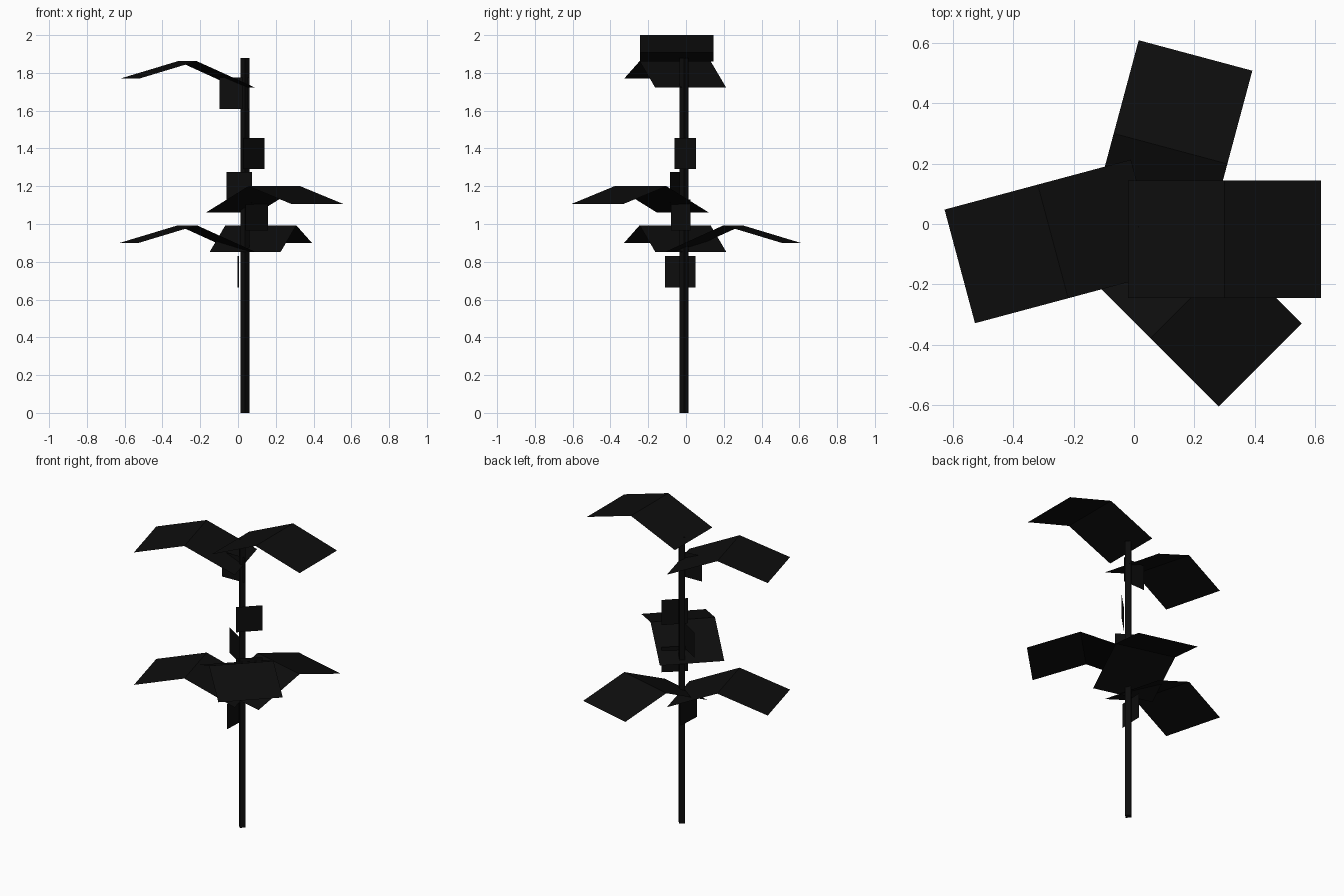
import bpy
import math

if "Cube" in bpy.data.objects:
    bpy.data.objects.remove(bpy.data.objects["Cube"])

# One near-black colour for the whole plant
black = bpy.data.materials.new("near_black")
black.diffuse_color = (0.004, 0.004, 0.004, 1)
black.use_nodes = True
black.node_tree.nodes["Principled BSDF"].inputs["Base Color"].default_value = black.diffuse_color


def make_object(name, verts, faces):
    mesh = bpy.data.meshes.new(name)
    mesh.from_pydata(verts, [], faces)
    mesh.materials.append(black)
    obj = bpy.data.objects.new(name, mesh)
    bpy.context.collection.objects.link(obj)
    return obj


def bent_leaf(name, angle, z):
    """Thin two-panel leaf: rises to a crease, then droops to the tip."""
    a = math.radians(angle)
    c, s = math.cos(a), math.sin(a)
    verts = []
    for u, h in ((-0.035, 0.0), (0.284, 0.14), (0.603, 0.047)):
        for v in (-0.228, 0.161):
            verts.append((0.015 + u * c - v * s, -0.0165 + u * s + v * c, z + h))
    make_object(name, verts, [(0, 2, 3, 1), (2, 4, 5, 3)])


def small_leaf(name, start, end, z):
    """Small upright square leaf beside the stem."""
    (x0, y0), (x1, y1) = start, end
    top = z + 0.165
    make_object(name, [(x0, y0, z), (x1, y1, z), (x1, y1, top), (x0, y0, top)],
                [(0, 1, 2, 3)])


# Stem: four-sided post turned 45 degrees
cx, cy, r = 0.037, -0.0095, 0.024
ring = [(cx + r, cy), (cx, cy + r), (cx - r, cy), (cx, cy - r)]
make_object("stem", [(x, y, z) for z in (0, 1.88) for x, y in ring],
            [(3, 2, 1, 0), (4, 5, 6, 7)]
            + [(i, (i + 1) % 4, (i + 1) % 4 + 4, i + 4) for i in range(4)])

# Large drooping leaves
for i, (angle, z) in enumerate(((0, 1.86), (195, 1.722), (-45, 1.06),
                                (75, 0.853), (195, 0.853))):
    bent_leaf(f"large_leaf_{i + 1}", angle, z)

# Small upright leaves
small_leaf("small_leaf_1", (-0.003, -0.11), (0.004, 0.05), 0.665)
small_leaf("small_leaf_2", (0.04, -0.08), (0.16, 0.025), 0.965)
small_leaf("small_leaf_3", (-0.06, 0.0), (0.075, -0.085), 1.11)
small_leaf("small_leaf_4", (0.027, -0.06), (0.14, 0.053), 1.29)
small_leaf("small_leaf_5", (-0.098, -0.025), (0.06, -0.02), 1.61)
